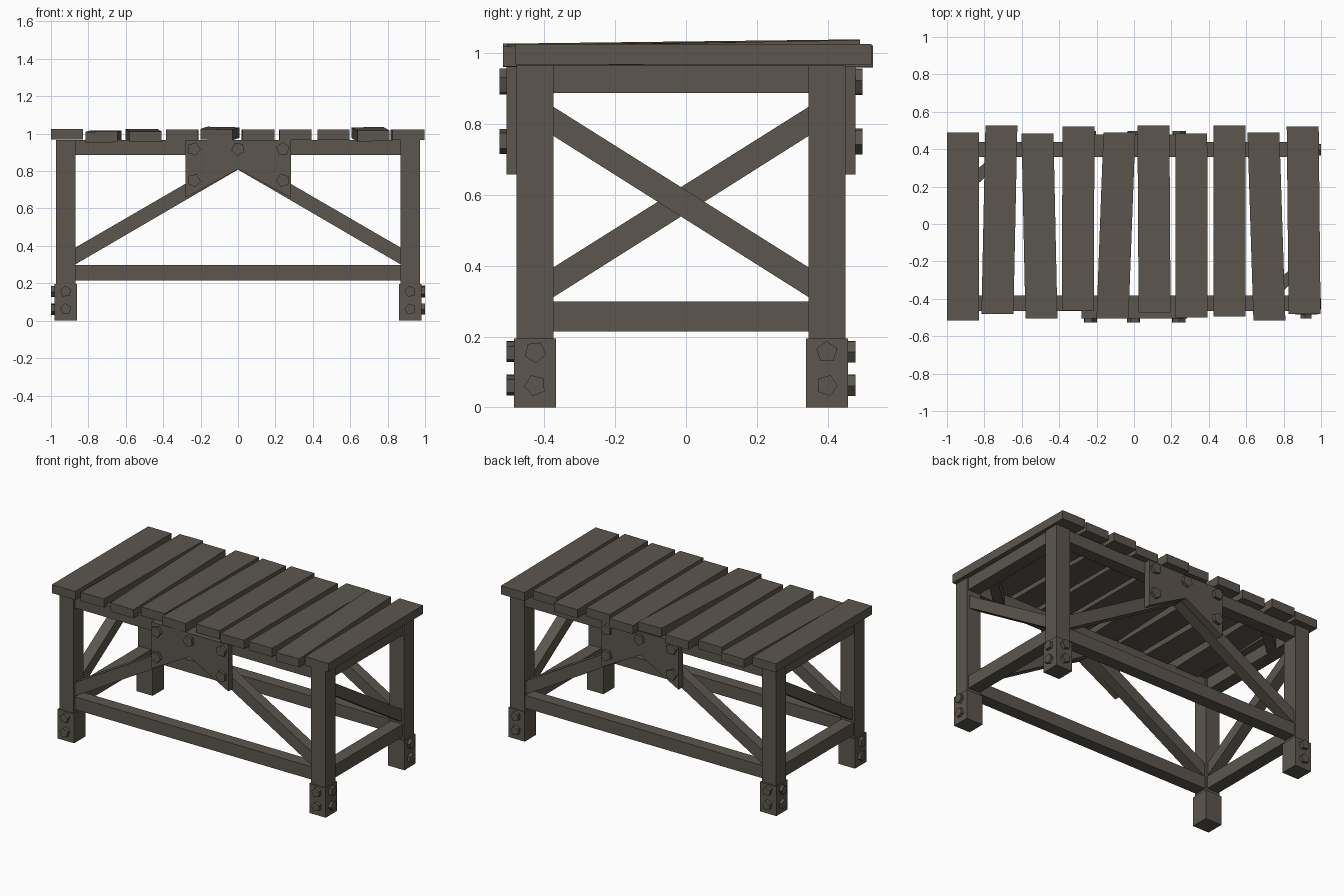
import bpy, bmesh, math
from mathutils import Matrix, Vector

if "Cube" in bpy.data.objects:
    bpy.data.objects.remove(bpy.data.objects["Cube"])

mat = bpy.data.materials.new("weathered dark wood")
mat.diffuse_color = (0.107, 0.093, 0.077, 1)
mat.use_nodes = True
mat.node_tree.nodes["Principled BSDF"].inputs["Base Color"].default_value = mat.diffuse_color


def finish(name, bm):
    bmesh.ops.recalc_face_normals(bm, faces=bm.faces)
    me = bpy.data.meshes.new(name)
    bm.to_mesh(me)
    bm.free()
    me.materials.append(mat)
    ob = bpy.data.objects.new(name, me)
    bpy.context.collection.objects.link(ob)
    return ob


def box(name, x0, x1, y0, y1, z0, z1):
    bm = bmesh.new()
    bmesh.ops.create_cube(bm, size=1)
    for v in bm.verts:
        v.co = Vector((x0 + (v.co.x + .5) * (x1 - x0),
                       y0 + (v.co.y + .5) * (y1 - y0),
                       z0 + (v.co.z + .5) * (z1 - z0)))
    return finish(name, bm)


def prism(name, pts, a, b, axis):
    """Extrude a profile (u, z) from a to b along axis 'X' or 'Y'."""
    bm = bmesh.new()
    place = (lambda u, z, t: (t, u, z)) if axis == 'X' else (lambda u, z, t: (u, t, z))
    f = bm.faces.new([bm.verts.new(place(u, z, a)) for u, z in pts])
    r = bmesh.ops.extrude_face_region(bm, geom=[f])
    move = Vector(place(0, 0, b - a))
    for v in r["geom"]:
        if isinstance(v, bmesh.types.BMVert):
            v.co += move
    return finish(name, bm)


def bolt(name, pos, normal, radius, depth, turn):
    """Five-sided bolt head whose outer face ends at pos + normal * depth."""
    n = Vector(normal)
    rot = n.to_track_quat('Z', 'Y').to_matrix().to_4x4()
    bm = bmesh.new()
    full = depth + 0.01
    bmesh.ops.create_cone(bm, cap_ends=True, segments=5, radius1=radius, radius2=radius, depth=full,
                          matrix=Matrix.Translation(Vector(pos) + n * (depth - full / 2)) @ rot
                          @ Matrix.Rotation(turn, 4, 'Z'))
    return finish(name, bm)


LX, YF, YB = 0.921, -0.425, 0.397   # leg centre lines
YC = (YF + YB) / 2
H, R = 0.052, 0.0425                # leg and rail half widths

# legs, foot blocks and foot bolts
k = 0
for sx in (-1, 1):
    for y in (YF, YB):
        sy = -1 if y < 0 else 1
        x = sx * LX
        box("leg", x - H, x + H, y - H, y + H, 0.1, 0.965)
        box("foot_block", x - 0.06, x + 0.06, y - 0.059, y + 0.059, 0, 0.195)
        for z in (0.156, 0.062):
            k += 1
            bolt("foot_bolt_side", (x + sx * 0.06, y, z), (sx, 0, 0), 0.031, 0.019, k * 0.9)
            bolt("foot_bolt_face", (x, y + sy * 0.059, z), (0, sy, 0), 0.031, 0.022, k * 1.3)

# rails, upper and lower
for z0, z1 in ((0.886, 0.965), (0.214, 0.298)):
    for y in (YF, YB):
        box("long_rail", -LX + H, LX - H, y - R + 0.003, y + R, z0, z1)
    for x in (-LX, LX):
        box("end_rail", x - R, x + R, YF + H, YB - H, z0, z1)

# long-side braces, gusset plates and plate bolts
for y in (YF, YB):
    sy = -1 if y < 0 else 1
    for s in (-1, 1):
        prism("long_brace", [(s * 0.88, 0.295), (s * 0.88, 0.385), (0, 0.895), (0, 0.808)],
              y - 0.036, y + 0.036, 'Y')
    prism("gusset_plate", [(-0.28, 0.966), (0.283, 0.966), (0.283, 0.657), (0, 0.81), (-0.28, 0.657)],
          y + sy * 0.036, y + sy * 0.081, 'Y')
    for x, z in ((-0.236, 0.918), (0, 0.918), (0.24, 0.918), (-0.236, 0.75), (0.24, 0.75)):
        k += 1
        bolt("plate_bolt", (x, y + sy * 0.081, z), (0, sy, 0), 0.037, 0.02, k * 0.8)

# one diagonal on each end, sloping opposite ways, with a flat corner tie at its high end
for s in (-1, 1):
    yl, yh = (YB - 0.047, YF + 0.047) if s > 0 else (YF + 0.047, YB - 0.047)
    prism("end_brace", [(yl, 0.308), (yl, 0.392), (yh, 0.85), (yh, 0.768)],
          s * LX - 0.036, s * LX + 0.036, 'X')
    bm = bmesh.new()
    bmesh.ops.create_cube(bm, size=1)
    bmesh.ops.scale(bm, vec=(0.32, 0.06, 0.065), verts=bm.verts)
    bmesh.ops.rotate(bm, cent=(0, 0, 0), matrix=Matrix.Rotation(math.radians(42), 3, 'Z'), verts=bm.verts)
    bmesh.ops.translate(bm, vec=(s * 0.80, YC - s * 0.30, 0.925), verts=bm.verts)
    finish("corner_tie", bm)

# table planks: centre x at front, at back, y front, y back, z mid front, z mid back, roll
planks = [
    (-0.915, -0.915, -0.516, 0.490, 0.997, 0.997, 0),
    (-0.730, -0.709, -0.480, 0.527, 0.982, 0.988, 0.01),
    (-0.495, -0.516, -0.505, 0.484, 0.984, 0.997, 0),
    (-0.300, -0.297, -0.462, 0.520, 0.993, 0.993, 0),
    (-0.115, -0.078, -0.505, 0.490, 0.995, 1.007, -0.02),
    (0.110, 0.104, -0.473, 0.527, 0.994, 0.992, 0),
    (0.308, 0.306, -0.500, 0.484, 0.994, 0.994, 0),
    (0.511, 0.511, -0.495, 0.527, 0.994, 0.988, 0),
    (0.724, 0.692, -0.516, 0.490, 0.988, 1.006, 0.01),
    (0.912, 0.902, -0.480, 0.522, 0.995, 0.995, 0),
]
for xf, xb, yf, yb, zf, zb, roll in planks:
    bm = bmesh.new()
    bmesh.ops.create_cube(bm, size=1)
    for v in bm.verts:
        t = v.co.y + 0.5
        u, w = v.co.x * 0.171, v.co.z * 0.057
        v.co = Vector((xf + (xb - xf) * t + u, yf + (yb - yf) * t,
                       zf + (zb - zf) * t + w + u * roll))
    finish("table_plank", bm)
